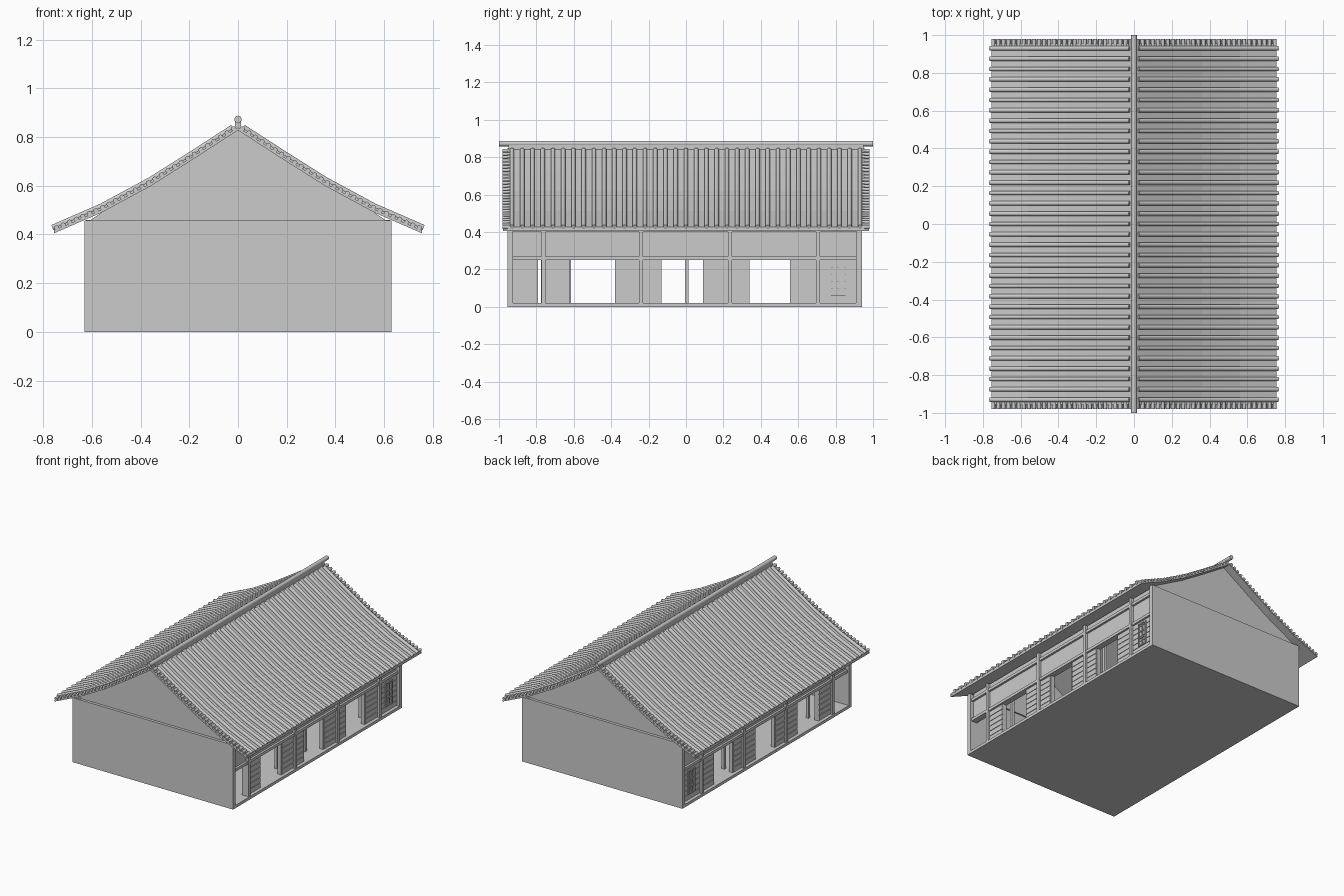
import bpy, bmesh, math
from mathutils import Vector, Matrix

if "Cube" in bpy.data.objects:
    bpy.data.objects.remove(bpy.data.objects["Cube"])

# underside of the curved roof: (x, z) from ridge to eave
PROFILE = [(0.0, 0.828), (0.19, 0.705), (0.36, 0.598), (0.56, 0.490), (0.755, 0.405)]


def finish(name, bm):
    bmesh.ops.recalc_face_normals(bm, faces=bm.faces)
    me = bpy.data.meshes.new(name)
    bm.to_mesh(me)
    bm.free()
    ob = bpy.data.objects.new(name, me)
    bpy.context.collection.objects.link(ob)
    return ob


def boxes(name, specs, both_sides=False):
    """Each spec is ((x0, x1), (y0, y1), (z0, z1))."""
    bm = bmesh.new()
    for xs, ys, zs in specs:
        size = [b - a for a, b in (xs, ys, zs)]
        mid = [(a + b) / 2 for a, b in (xs, ys, zs)]
        m = Matrix.Translation(mid) @ Matrix.Diagonal((*size, 1))
        bmesh.ops.create_cube(bm, size=1, matrix=m)
    ob = finish(name, bm)
    if both_sides:
        mirror(ob)
    return ob


def mirror(ob, y=False):
    mod = ob.modifiers.new("mirror", 'MIRROR')
    mod.use_axis = (True, y, False)
    mod.use_clip = False
    mod.use_mirror_merge = False


def extrude_xz(name, pts, y0, y1):
    bm = bmesh.new()
    f = bm.faces.new([bm.verts.new((x, y0, z)) for x, z in pts])
    r = bmesh.ops.extrude_face_region(bm, geom=[f])
    vs = [v for v in r["geom"] if isinstance(v, bmesh.types.BMVert)]
    bmesh.ops.translate(bm, vec=(0, y1 - y0, 0), verts=vs)
    return finish(name, bm)


def roof_point(x):
    """Underside height and slope of the roof at x."""
    for (xa, za), (xb, zb) in zip(PROFILE, PROFILE[1:]):
        if x <= xb + 1e-6:
            s = (zb - za) / (xb - xa)
            return za + s * (x - xa), s


def smooth(ob):
    bpy.context.view_layer.objects.active = ob
    ob.select_set(True)
    bpy.ops.object.shade_smooth_by_angle(angle=math.radians(50))
    ob.select_set(False)


def y_cylinder(bm, x, z, r, y0, y1, sides):
    m = Matrix.Translation((x, (y0 + y1) / 2, z)) @ Matrix.Rotation(math.pi / 2, 4, 'X')
    bmesh.ops.create_cone(bm, cap_ends=True, segments=sides, radius1=r, radius2=r,
                          depth=y1 - y0, matrix=m)


# floor slab
boxes("floor", [((-0.63, 0.63), (-0.955, 0.94), (0, 0.02))])

# gable end walls, with recessed triangles above
boxes("gable_walls", [((-0.63, 0.63), (-0.955, -0.925), (0, 0.457)),
                      ((-0.63, 0.63), (0.91, 0.94), (0, 0.457))])
tri = [(-x, z) for x, z in reversed(PROFILE[1:-1])] + PROFILE[:-1]
tri = [(-0.62, 0.45)] + tri + [(0.62, 0.45)]
extrude_xz("front_gable", tri, -0.935, -0.915)
extrude_xz("back_gable", tri, 0.90, 0.92)

# long side walls: solid piers between openings, header above
PIERS = [(-0.775, -0.62), (-0.38, -0.13), (0.09, 0.34), (0.555, 0.94)]
boxes("side_piers", [((0.575, 0.605), p, (0.02, 0.25)) for p in PIERS], True)
boxes("side_headers", [((0.575, 0.605), (-0.95, 0.935), (0.25, 0.46))], True)

# horizontal planks on the piers
planks = []
for a, b in PIERS:
    for i in range(6):
        z = 0.024 + i * 0.0375
        planks.append(((0.604, 0.611), (a + 0.002, b - 0.002), (z, z + 0.034)))
boxes("wall_planks", planks, True)

# posts and rails on the facade
posts = [((0.595, 0.625), (y - 0.011, y + 0.011), (0.02, 0.46))
         for y in (-0.762, -0.24, 0.235, 0.705, 0.925)]
boxes("facade_posts", posts, True)
boxes("facade_rails", [((0.60, 0.62), (-0.95, 0.935), (0.25, 0.27)),
                       ((0.60, 0.62), (-0.95, 0.935), (0.40, 0.42))], True)

# lattice screens near the back corner
bars = [((0.609, 0.618), (y - 0.004, y + 0.004), (0.06, 0.23)) for y in (0.78, 0.815, 0.85)]
bars += [((0.609, 0.618), (0.776, 0.854), (z - 0.004, z + 0.004))
         for z in (0.064, 0.12, 0.17, 0.226)]
boxes("lattice_screens", bars, True)

# inner pillars and the porch partition
boxes("inner_pillars", [((0.51, 0.53), (i * 0.315 - 0.006, i * 0.315 + 0.014), (0.02, 0.46))
                        for i in range(-2, 3)], True)
boxes("porch_partition", [((-0.01, 0.01), (-0.93, -0.792), (0.02, 0.46))])

# curved roof deck
right_low = PROFILE
outline = ([(-x, z) for x, z in reversed(right_low[1:])] + right_low
           + [(x, z + 0.022) for x, z in reversed(right_low)]
           + [(-x, z + 0.022) for x, z in right_low[1:]])
extrude_xz("roof_deck", outline, -0.955, 0.955)

# tile ribs running down the slope
bm = bmesh.new()
path = []
for x, z in [(0.022, roof_point(0.022)[0])] + PROFILE[1:-1] + [(0.762, 0.402)]:
    s = roof_point(min(x, 0.755))[1]
    path.append(Vector((x, 0, z + 0.026)))
N, R = 8, 0.0125
for k in range(35):
    y = -0.93 + k * 1.86 / 34
    rings = []
    for i, p in enumerate(path):
        t = (path[min(i + 1, len(path) - 1)] - path[max(i - 1, 0)]).normalized()
        up = Vector((-t.z, 0, t.x))
        ring = []
        for j in range(N):
            a = 2 * math.pi * (j + 0.5) / N
            c = p + up * (R * math.sin(a))
            ring.append(bm.verts.new((c.x, y + R * math.cos(a), c.z)))
        rings.append(ring)
    for r0, r1 in zip(rings, rings[1:]):
        for j in range(N):
            bm.faces.new((r0[j], r0[(j + 1) % N], r1[(j + 1) % N], r1[j]))
    bm.faces.new(rings[0])
    bm.faces.new(rings[-1])
ribs = finish("roof_ribs", bm)
mirror(ribs)
smooth(ribs)

# short verge tiles along the gable edges
bm = bmesh.new()
for i in range(28):
    x = 0.018 + i * 0.727 / 27
    z = roof_point(x)[0] + 0.018
    y_cylinder(bm, x, z, 0.0105, 0.925, 0.98, 8)
verge = finish("verge_tiles", bm)
mirror(verge, True)
smooth(verge)
extrude = extrude_xz("verge_boards", outline[:], -0.955, -0.935)
extrude.scale.z = 1.0

# thin bed under the verge tiles
bed = ([(-x, z) for x, z in reversed(right_low[1:])] + right_low
       + [(x, z + 0.012) for x, z in reversed(right_low)]
       + [(-x, z + 0.012) for x, z in right_low[1:]])
extrude_xz("front_verge_bed", bed, -0.978, -0.955)
extrude_xz("back_verge_bed", bed, 0.955, 0.978)

# round ridge pole on a low ridge course
bm = bmesh.new()
y_cylinder(bm, 0, 0.873, 0.015, -1.0, 1.0, 12)
smooth(finish("ridge_pole", bm))
boxes("ridge_course", [((-0.012, 0.012), (-0.95, 0.95), (0.835, 0.865))])
